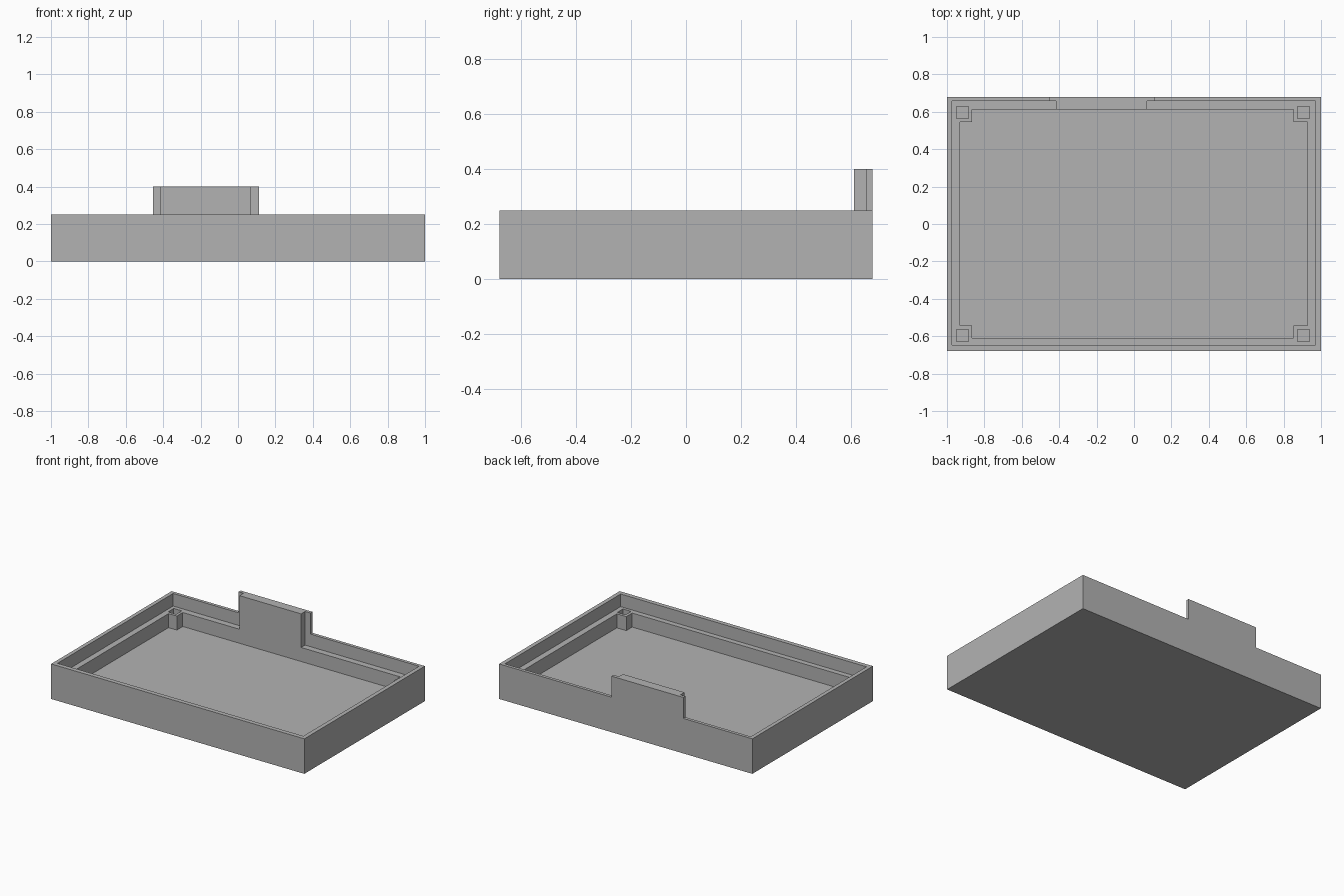
import bpy, bmesh, math

if "Cube" in bpy.data.objects:
    bpy.data.objects.remove(bpy.data.objects["Cube"])

grey = bpy.data.materials.new("plain grey")
grey.diffuse_color = (0.45, 0.45, 0.45, 1)
grey.use_nodes = True
grey.node_tree.nodes["Principled BSDF"].inputs["Base Color"].default_value = grey.diffuse_color

LEDGE_Z, FLOOR_Z, RIM_Z, TAB_Z = 0.16, 0.06, 0.25, 0.40


def prism(name, points, z0, z1):
    """Closed upright prism from a plan outline."""
    bm = bmesh.new()
    face = bm.faces.new([bm.verts.new((x, y, z0)) for x, y in points])
    top = bmesh.ops.extrude_face_region(bm, geom=[face])["geom"]
    bmesh.ops.translate(bm, vec=(0, 0, z1 - z0),
                        verts=[v for v in top if isinstance(v, bmesh.types.BMVert)])
    bmesh.ops.recalc_face_normals(bm, faces=bm.faces)
    mesh = bpy.data.meshes.new(name)
    bm.to_mesh(mesh)
    bm.free()
    mesh.materials.append(grey)
    ob = bpy.data.objects.new(name, mesh)
    bpy.context.collection.objects.link(ob)
    return ob


def rect(x0, x1, y0, y1):
    return [(x0, y0), (x1, y0), (x1, y1), (x0, y1)]


def combine(target, tool, operation):
    """Apply a boolean and remove the tool object."""
    mod = target.modifiers.new(operation, 'BOOLEAN')
    mod.object, mod.operation, mod.solver = tool, operation, 'EXACT'
    bpy.context.view_layer.objects.active = target
    bpy.ops.object.modifier_apply(modifier=mod.name)
    bpy.data.objects.remove(tool)


# Tray block
tray = prism("tray", rect(-1, 1, -0.68, 0.68), 0, RIM_Z)

# Upper cavity above the ledge
combine(tray, prism("upper_cavity", rect(-0.972, 0.97, -0.648, 0.657), LEDGE_Z, 0.5),
        'DIFFERENCE')

# Lower cavity, notched at the corners so that four posts remain
x0, x1, y0, y1 = -0.93, 0.927, -0.61, 0.612
px0, px1, py0, py1 = -0.865, 0.852, -0.543, 0.545
outline = [(px0, y0), (px1, y0), (px1, py0), (x1, py0), (x1, py1), (px1, py1),
           (px1, y1), (px0, y1), (px0, py1), (x0, py1), (x0, py0), (px0, py0)]
combine(tray, prism("lower_cavity", outline, FLOOR_Z, 0.5), 'DIFFERENCE')

# Square sockets in the corner posts
for hx in (-0.916, 0.905):
    for hy in (-0.595, 0.597):
        h = 0.032
        combine(tray, prism("socket", rect(hx - h, hx + h, hy - h, hy + h), FLOOR_Z, 0.5),
                'DIFFERENCE')

# Raised tab at the back: thick block standing on the ledge, thin wider back plate
combine(tray, prism("tab_block", rect(-0.417, 0.07, 0.612, 0.68), LEDGE_Z, TAB_Z), 'UNION')
combine(tray, prism("tab_plate", rect(-0.455, 0.112, 0.657, 0.68), 0.2, TAB_Z), 'UNION')

# Merge coplanar faces left by the cuts
bm = bmesh.new()
bm.from_mesh(tray.data)
bmesh.ops.remove_doubles(bm, verts=bm.verts, dist=1e-5)
bmesh.ops.dissolve_limit(bm, angle_limit=math.radians(1), verts=bm.verts, edges=bm.edges)
bm.to_mesh(tray.data)
bm.free()
